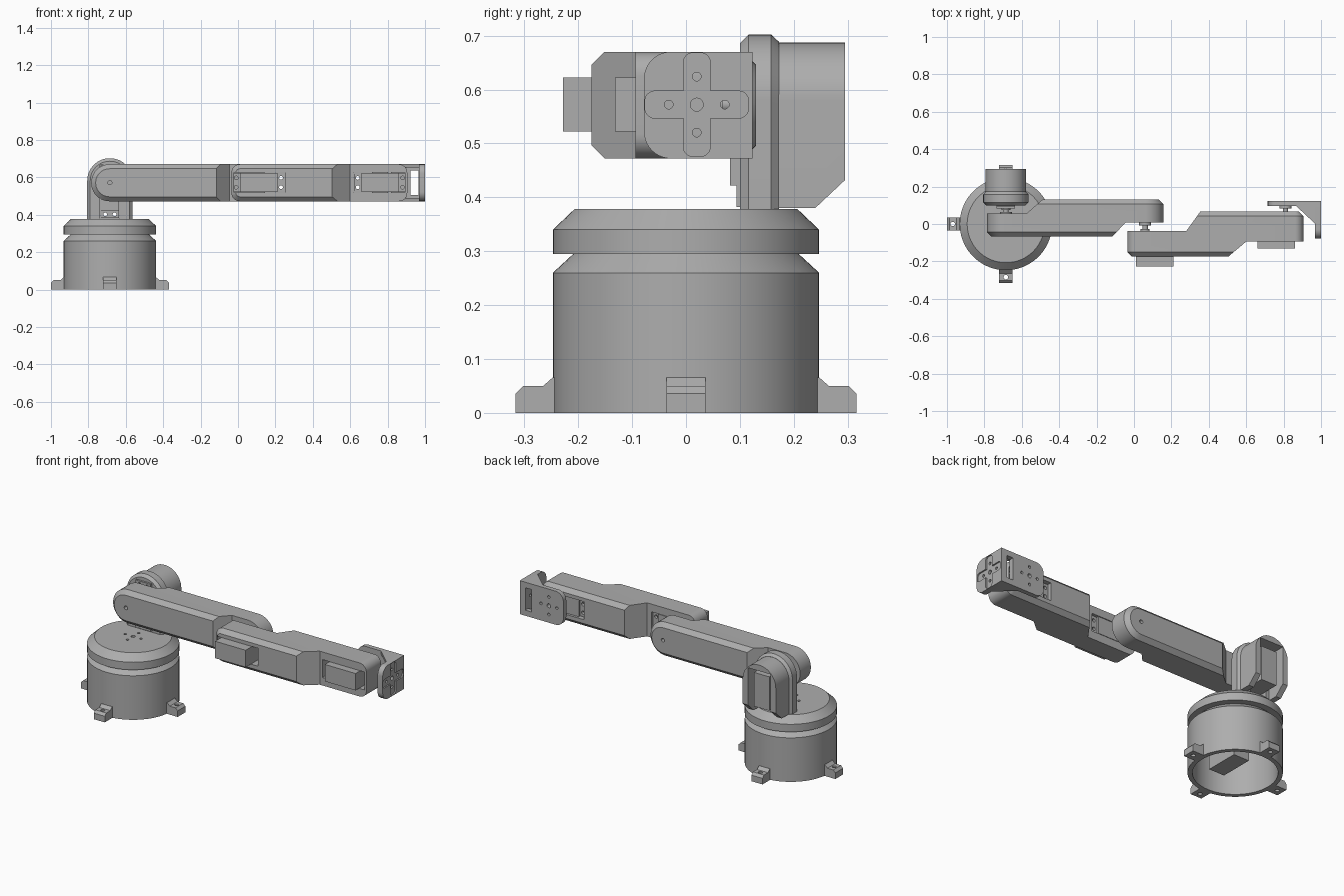
import bpy, bmesh, math
from mathutils import Matrix, Vector

cube = bpy.data.objects.get("Cube")
if cube:
    bpy.data.objects.remove(cube, do_unlink=True)

grey = bpy.data.materials.new("plain grey")
grey.use_nodes = True
grey.diffuse_color = (0.42, 0.42, 0.42, 1)
grey.node_tree.nodes["Principled BSDF"].inputs["Base Color"].default_value = (0.42, 0.42, 0.42, 1)

X, Y, Z = Vector((1, 0, 0)), Vector((0, 1, 0)), Vector((0, 0, 1))
BASE = -0.685          # x of the base axis
AXIS = 0.572           # height of the arm joints
Z0, Z1 = 0.472, 0.67   # bottom and top of the arms
parts = []


def circle(r, u=0, v=0, n=48):
    return [(u + r * math.cos(math.tau * i / n), v + r * math.sin(math.tau * i / n)) for i in range(n)]


def rrect(u0, u1, v0, v1, radii=(0, 0, 0, 0), inset=0, seg=10):
    """Rounded rectangle; radii start at the low corner and go counter-clockwise."""
    u0, u1, v0, v1 = u0 + inset, u1 - inset, v0 + inset, v1 - inset
    corners = [(u0, v0, 1, 1), (u1, v0, -1, 1), (u1, v1, -1, -1), (u0, v1, 1, -1)]
    pts = []
    for k, ((u, v, su, sv), r) in enumerate(zip(corners, radii)):
        if r == 0:
            pts.append((u, v))
            continue
        r = max(r - inset, 0.004)
        for i in range(seg + 1):
            a = math.pi + k * math.pi / 2 + i / seg * math.pi / 2
            pts.append((u + su * r + r * math.cos(a), v + sv * r + r * math.sin(a)))
    return pts


def loft(name, rings, axis="z", matrix=None):
    """Solid through rings of (position along axis, outline points)."""
    place = {"x": lambda t, u, v: (t, u, v), "y": lambda t, u, v: (u, t, v),
             "z": lambda t, u, v: (u, v, t)}[axis]
    bm = bmesh.new()
    loops = [[bm.verts.new(place(t, u, v)) for u, v in pts] for t, pts in rings]
    n = len(loops[0])
    for a, b in zip(loops, loops[1:]):
        for i in range(n):
            j = (i + 1) % n
            bm.faces.new((a[i], a[j], b[j], b[i]))
    bm.faces.new(loops[0])
    bm.faces.new(loops[-1])
    if matrix:
        bm.transform(matrix)
    bmesh.ops.recalc_face_normals(bm, faces=bm.faces)
    mesh = bpy.data.meshes.new(name)
    bm.to_mesh(mesh)
    bm.free()
    mesh.materials.append(grey)
    obj = bpy.data.objects.new(name, mesh)
    bpy.context.collection.objects.link(obj)
    parts.append(obj)
    return obj


def prism(name, pts, lo, hi, axis="z", matrix=None):
    return loft(name, [(lo, pts), (hi, pts)], axis, matrix)


def box(name, x0, x1, y0, y1, z0, z1, matrix=None):
    return prism(name, rrect(x0, x1, y0, y1), z0, z1, "z", matrix)


def cut(target, tool, operation="DIFFERENCE"):
    mod = target.modifiers.new("cut", "BOOLEAN")
    mod.operation, mod.object, mod.solver = operation, tool, "EXACT"
    bpy.context.view_layer.objects.active = target
    bpy.ops.object.modifier_apply(modifier=mod.name)
    parts.remove(tool)
    bpy.data.objects.remove(tool, do_unlink=True)


def hole(target, r, u, v, lo, hi, axis, matrix=None):
    cut(target, prism("cutter", circle(r, u, v, 20), lo, hi, axis, matrix))


def five_holes(target, u, v, lo, hi, axis):
    hole(target, 0.012, u, v, lo, hi, axis)
    for du, dv in ((1, 0), (-1, 0), (0, 1), (0, -1)):
        hole(target, 0.008, u + du * 0.052, v + dv * 0.052, lo, hi, axis)


def frame(origin, x, z):
    y = z.cross(x)
    return Matrix.Translation(origin) @ Matrix((x, y, z)).transposed().to_4x4()


def servo(name, origin, along, out, gap):
    """Motor whose output shaft sits at origin and points along out."""
    m = frame(Vector(origin), along, out)
    box(name + "_motor_body", -0.05, 0.15, -0.05, 0.05, -0.19, 0, m)
    tabs = box(name + "_motor_tabs", -0.09, 0.19, -0.049, 0.049, -0.03, -0.012, m)
    for u in (-0.07, 0.17):
        for v in (-0.025, 0.025):
            hole(tabs, 0.01, u, v, -0.05, 0.01, "z", m)
    loft(name + "_motor_horn", [(-0.01, circle(0.024)), (gap * 0.25, circle(0.024)),
                                (gap * 0.25, circle(0.014)), (gap * 0.65, circle(0.014)),
                                (gap * 0.65, circle(0.032)), (gap, circle(0.032))], "z", m)


# Hollow round base and turntable
loft("base_shell", [(z, circle(r, BASE, 0, 72)) for z, r in
                    ((0.24, 0.222), (0, 0.222), (0, 0.247), (0.26, 0.247), (0.296, 0.208))])
lid = loft("turntable", [(z, circle(r, BASE, 0, 72)) for z, r in
                         ((0.295, 0.247), (0.34, 0.247), (0.378, 0.207))])
five_holes(lid, BASE, 0, 0.34, 0.4, "z")
servo("base", (BASE, 0, 0.26), -Y, Z, 0.03)

# Four mounting feet
foot_profile = [(0.23, 0), (0.316, 0), (0.316, 0.036), (0.302, 0.05),
                (0.265, 0.05), (0.247, 0.066), (0.23, 0.066)]
for side, angle in (("left", 0), ("back", 90), ("right", 180), ("front", 270)):
    m = Matrix.Translation((BASE, 0, 0)) @ Matrix.Rotation(math.radians(angle), 4, "Z")
    foot = prism(side + "_foot", foot_profile, -0.036, 0.036, "y", m)
    hole(foot, 0.012, 0.284, 0, -0.1, 0.1, "z", m)

# Shoulder: chamfered arch plate and motor housing behind it
def arch(half, bottom, top, inset=0):
    r = half - 0.001
    return rrect(BASE - half, BASE + half, bottom, top, (0, 0, r, r), inset, 16)

plate = loft("shoulder_plate", [(0.1, arch(0.121, 0.345, 0.702, 0.016)), (0.116, arch(0.121, 0.345, 0.702)),
                                (0.158, arch(0.121, 0.345, 0.702)), (0.173, arch(0.121, 0.345, 0.702, 0.014))], "y")
cut(plate, box("cutter", BASE - 0.052, BASE + 0.052, 0, 0.3, 0.381, 0.665))
housing = prism("shoulder_housing", arch(0.108, 0.38, 0.687), 0.172, 0.295, "y")
cut(housing, prism("cutter", [(0.228, 0.369), (0.31, 0.446), (0.31, 0.369)], BASE - 0.2, BASE + 0.2, "x"))
cut(housing, box("cutter", BASE - 0.075, BASE + 0.075, 0.185, 0.4, 0.3, 0.652))
cut(housing, box("cutter", BASE - 0.052, BASE + 0.052, 0.1, 0.2, 0.381, 0.63))
servo("shoulder", (BASE, 0.082, AXIS), -Z, -Y, 0.028)


# Arms: chamfered bars trimmed to a stepped plan
def arm(name, x0, x1, y0, y1, radius, plan, c=0.024):
    rings = [(y, rrect(x0, x1, Z0, Z1, (radius,) * 4, i))
             for y, i in ((y0, c), (y0 + c, 0), (y1 - c, 0), (y1, c))]
    bar = loft(name, rings, "y")
    cut(bar, prism("cutter", plan, 0.3, 0.8), "INTERSECT")
    return bar

upper = arm("upper_arm", -0.785, 0.157, -0.068, 0.13, 0.098,
            [(-0.9, 0.056), (-0.575, 0.056), (-0.467, 0.15), (0.3, 0.15), (0.3, 0.008),
             (-0.045, 0.008), (-0.134, -0.087), (-0.9, -0.087)])
hole(upper, 0.011, BASE, AXIS, -0.1, 0.0, "y")
hole(upper, 0.011, 0.06, AXIS, 0.08, 0.2, "y")

fore = arm("forearm", -0.035, 0.905, -0.175, 0.067, 0.045,
           [(-0.2, -0.037), (0.28, -0.037), (0.37, 0.088), (1.1, 0.088), (1.1, -0.094),
            (0.6, -0.094), (0.481, -0.194), (-0.2, -0.194)])
for x0, x1 in ((-0.022, 0.252), (0.618, 0.893)):
    cut(fore, box("cutter", x0, x1, -0.4, 0.4, 0.519, 0.625))
servo("elbow", (0.06, -0.038, AXIS), X, Y, 0.047)
servo("wrist", (0.81, 0.058, AXIS), -X, Y, 0.038)

# Wrist bracket: side plate, end plate with cross recess, two gussets
side = prism("bracket_side_plate", rrect(0.715, 0.99, Z0, Z1, (0.05, 0, 0, 0.05)), 0.096, 0.123, "y")
five_holes(side, 0.81, AXIS, 0, 0.2, "y")
cut(side, box("cutter", 0.922, 0.964, 0, 0.2, 0.505, 0.637))
end = prism("bracket_end_plate", rrect(-0.078, 0.123, Z0, Z1, (0.05, 0, 0, 0.05)), 0.967, 1.0, "x")
for hy, hz in ((0.096, 0.025), (0.025, 0.096)):
    cut(end, prism("cutter", rrect(0.02 - hy, 0.02 + hy, AXIS - hz, AXIS + hz, (0.018,) * 4), 0.992, 1.1, "x"))
five_holes(end, 0.02, AXIS, 0.9, 1.1, "x")
for name, z0 in (("lower_gusset", Z0), ("upper_gusset", Z1 - 0.018)):
    prism(name, [(0.865, 0.098), (0.97, 0.098), (0.97, 0.0)], z0, z0 + 0.018)

# Smooth round walls, keep edges sharp
bpy.ops.object.select_all(action="DESELECT")
for obj in parts:
    obj.select_set(True)
bpy.context.view_layer.objects.active = parts[0]
bpy.ops.object.shade_smooth_by_angle(angle=math.radians(25))
